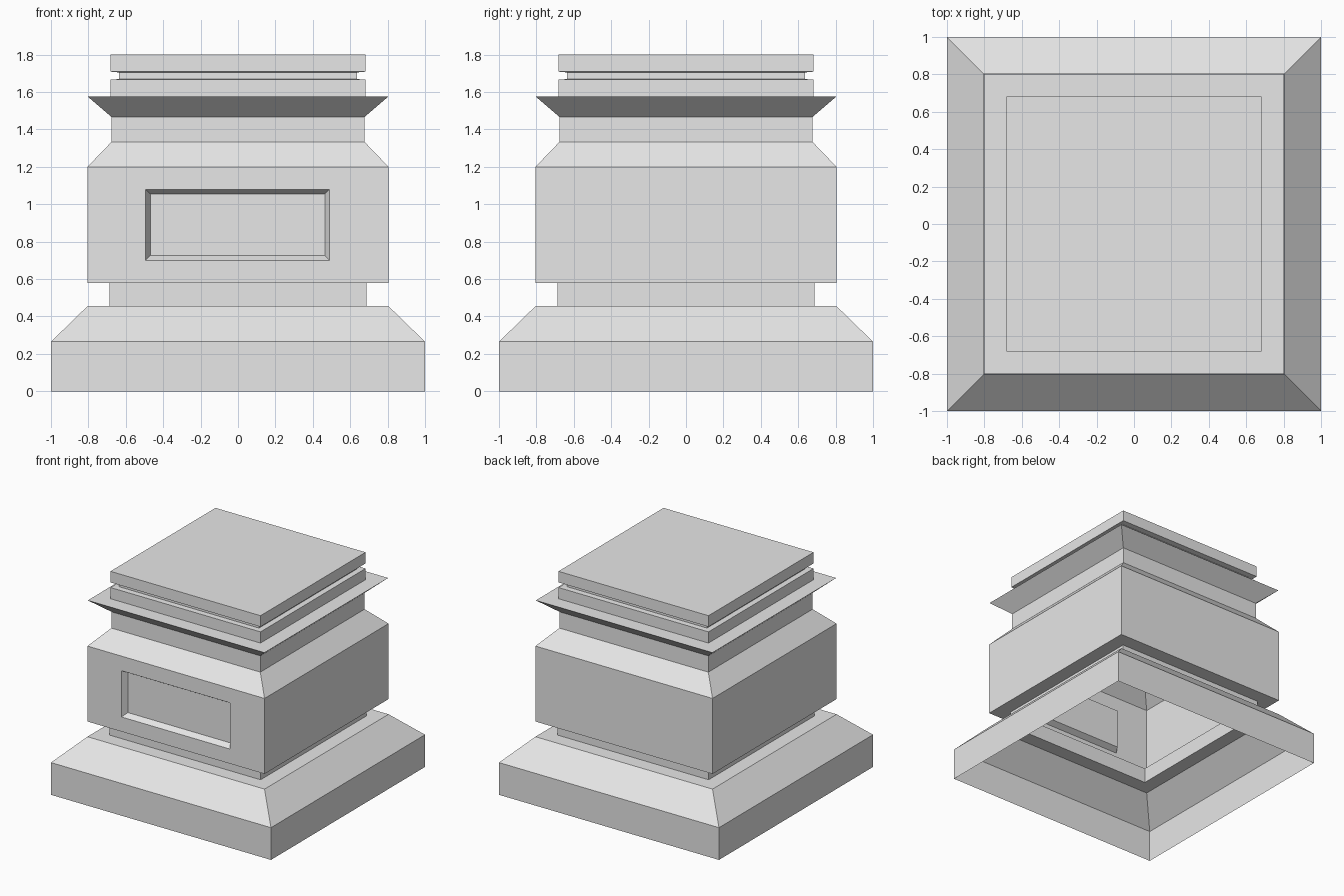
import bpy, bmesh

cube = bpy.data.objects.get("Cube")
if cube:
    bpy.data.objects.remove(cube, do_unlink=True)

# Single stone colour
stone = bpy.data.materials.new("light_grey_stone")
stone.use_nodes = True
colour = (0.8, 0.8, 0.8, 1)
stone.diffuse_color = colour
stone.node_tree.nodes["Principled BSDF"].inputs["Base Color"].default_value = colour

# Moulding profile: half width, height
PROFILE = [
    (1.0, 0), (1.0, 0.265), (0.805, 0.455),                         # plinth
    (0.687, 0.455), (0.687, 0.58),                                  # lower neck
    (0.805, 0.58), (0.805, 1.2), (0.677, 1.333),                    # die
    (0.677, 1.467), (0.803, 1.575),                                 # cornice
    (0.682, 1.575), (0.682, 1.667), (0.637, 1.669),                 # fillet
    (0.637, 1.705), (0.682, 1.709), (0.682, 1.8),                   # cap
]
CORNERS = [(-1, -1), (1, -1), (1, 1), (-1, 1)]
DIE = 5  # profile step that forms the die's flat sides

bm = bmesh.new()
rings = [[bm.verts.new((sx * w, sy * w, z)) for sx, sy in CORNERS] for w, z in PROFILE]

# Open-bottomed shell of square rings with a flat top
for i, (low, high) in enumerate(zip(rings, rings[1:])):
    for k in range(4):
        n = (k + 1) % 4
        face = bm.faces.new((low[k], low[n], high[n], high[k]))
        if i == DIE and k == 0:
            front = face
bm.faces.new(rings[-1])
bm.normal_update()

# Recessed panel with bevelled sides in the front of the die
bmesh.ops.inset_individual(bm, faces=[front], thickness=0.1)
middle = front.calc_center_median().z
for v in front.verts:
    v.co.x = 0.49 if v.co.x > 0 else -0.495
    v.co.z = 1.08 if v.co.z > middle else 0.7
bm.normal_update()
bmesh.ops.inset_individual(bm, faces=[front], thickness=0.037, depth=0)
for v in front.verts:
    v.co.y += 0.045

mesh = bpy.data.meshes.new("pedestal")
bm.to_mesh(mesh)
bm.free()
mesh.materials.append(stone)
pedestal = bpy.data.objects.new("pedestal", mesh)
bpy.context.collection.objects.link(pedestal)
